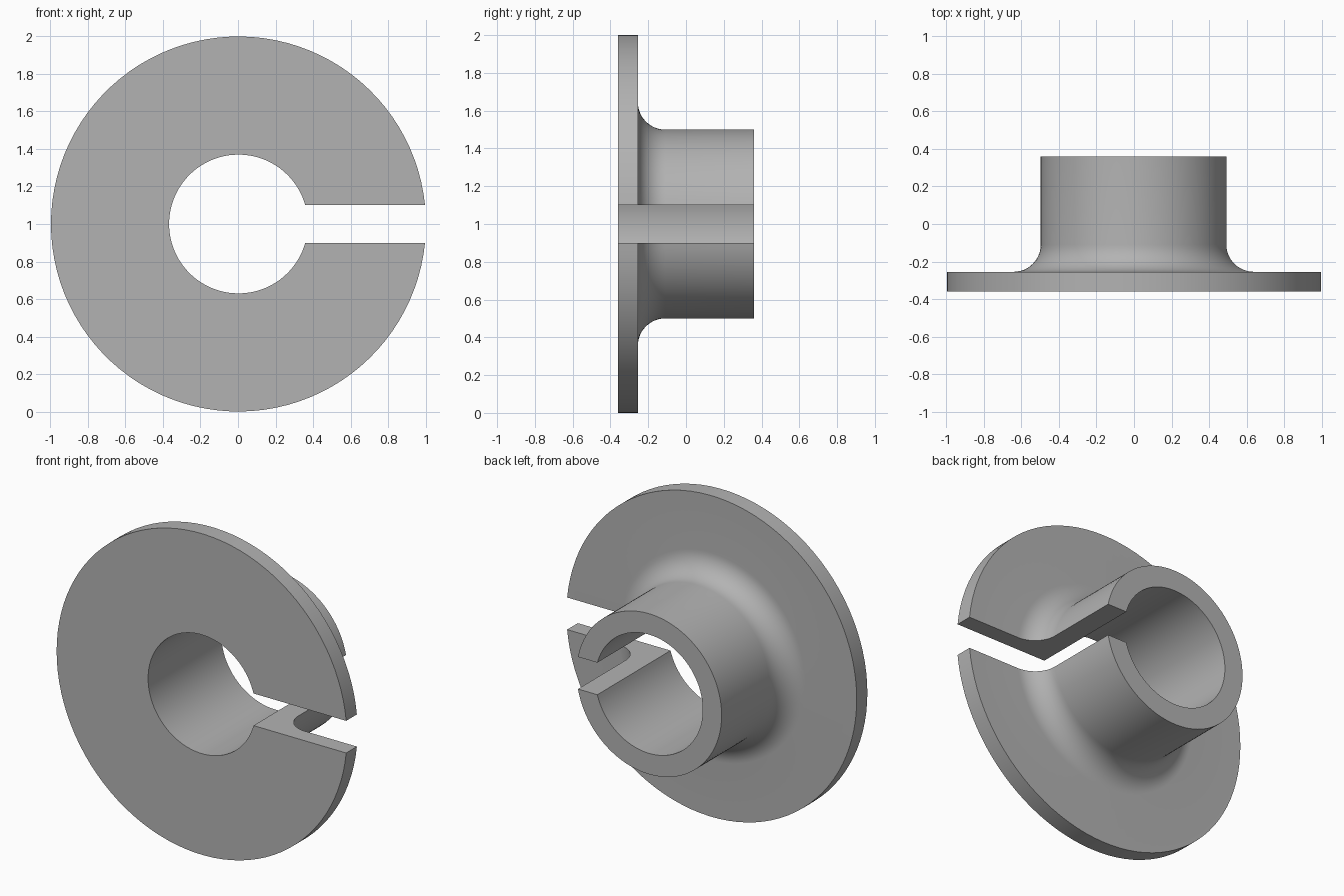
import bpy, bmesh, math

cube = bpy.data.objects.get("Cube")
if cube:
    bpy.data.objects.remove(cube, do_unlink=True)

# Dimensions
FLANGE_R, TUBE_R, BORE_R = 1.0, 0.5, 0.37
FRONT, FLANGE_BACK, BACK = -0.36, -0.255, 0.36
FILLET = 0.145
SLOT = 0.1          # half width of the slot
STEPS = 96          # segments around
CENTER_X = (FLANGE_R - math.sqrt(FLANGE_R**2 - SLOT**2)) / 2

# Cross-section as (radius, depth): flange, concave fillet, tube, bore
profile = [(BORE_R, FRONT), (FLANGE_R, FRONT), (FLANGE_R, FLANGE_BACK)]
for i in range(13):
    a = math.pi / 2 * i / 12
    profile.append((TUBE_R + FILLET * (1 - math.sin(a)),
                    FLANGE_BACK + FILLET * (1 - math.cos(a))))
profile += [(TUBE_R, BACK), (BORE_R, BACK)]

# Sweep the section round, each radius stopping at the parallel slot walls
bm = bmesh.new()
rings = []
for r, y in profile:
    start = math.asin(SLOT / r)
    ring = []
    for k in range(STEPS + 1):
        a = start + (2 * math.pi - 2 * start) * k / STEPS
        ring.append(bm.verts.new((CENTER_X + r * math.cos(a), y, 1 + r * math.sin(a))))
    rings.append(ring)
for ra, rb in zip(rings, rings[1:] + rings[:1]):
    for k in range(STEPS):
        bm.faces.new((ra[k], rb[k], rb[k + 1], ra[k + 1]))

# Flat slot walls
bm.faces.new([ring[0] for ring in rings])
bm.faces.new([ring[-1] for ring in rings])
bmesh.ops.recalc_face_normals(bm, faces=bm.faces)

mesh = bpy.data.meshes.new("slotted_flange_bushing")
bm.to_mesh(mesh)
bm.free()
bushing = bpy.data.objects.new("slotted_flange_bushing", mesh)
bpy.context.collection.objects.link(bushing)

# Grey material
grey = bpy.data.materials.new("plain_grey")
grey.use_nodes = True
colour = (0.45, 0.45, 0.45, 1)
grey.diffuse_color = colour
grey.node_tree.nodes["Principled BSDF"].inputs["Base Color"].default_value = colour
mesh.materials.append(grey)

# Smooth curved faces, keep edges sharp
bpy.ops.object.select_all(action='DESELECT')
bushing.select_set(True)
bpy.context.view_layer.objects.active = bushing
bpy.ops.object.shade_smooth_by_angle(angle=math.radians(30))
